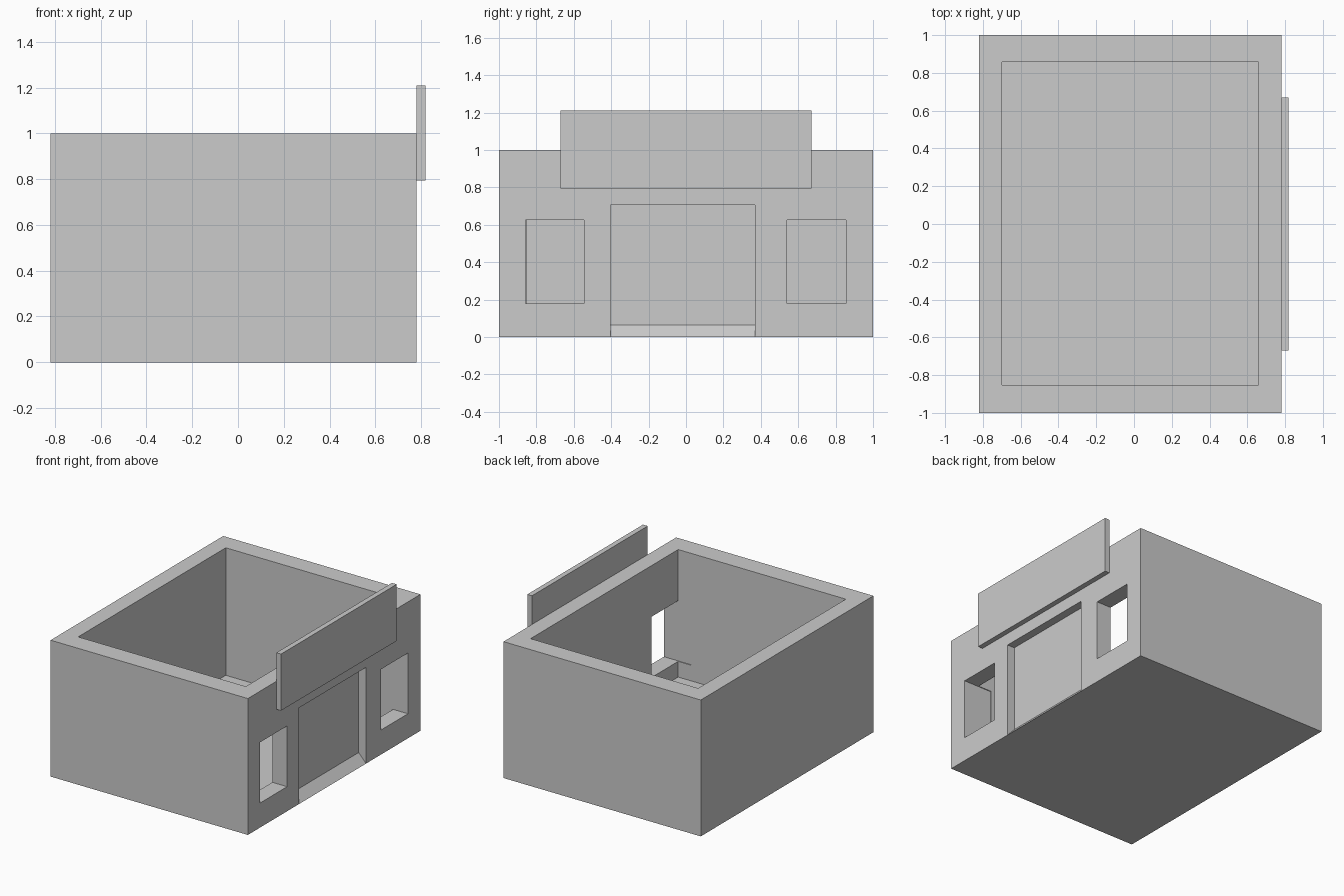
import bpy, bmesh

if "Cube" in bpy.data.objects:
    bpy.data.objects.remove(bpy.data.objects["Cube"])


def prism(name, profile, y0, y1):
    """Extrude an (x, z) profile from y0 to y1."""
    bm = bmesh.new()
    face = bm.faces.new([bm.verts.new((x, y0, z)) for x, z in profile])
    ext = bmesh.ops.extrude_face_region(bm, geom=[face])
    verts = [v for v in ext["geom"] if isinstance(v, bmesh.types.BMVert)]
    bmesh.ops.translate(bm, verts=verts, vec=(0, y1 - y0, 0))
    bmesh.ops.recalc_face_normals(bm, faces=bm.faces)
    mesh = bpy.data.meshes.new(name)
    bm.to_mesh(mesh)
    bm.free()
    obj = bpy.data.objects.new(name, mesh)
    bpy.context.collection.objects.link(obj)
    return obj


def box(name, x, y, z):
    return prism(name, [(x[0], z[0]), (x[1], z[0]), (x[1], z[1]), (x[0], z[1])], *y)


def cut(target, cutter):
    mod = target.modifiers.new("cut", "BOOLEAN")
    mod.operation = "DIFFERENCE"
    mod.solver = "EXACT"
    mod.object = cutter
    cutter.hide_render = True
    bpy.context.view_layer.objects.active = target
    bpy.ops.object.modifier_apply(modifier=mod.name)
    bpy.data.objects.remove(cutter)


# Open-topped building shell
walls = box("shop_walls", (-0.82, 0.78), (-1, 1), (0, 1))
cut(walls, box("room_cutter", (-0.70, 0.66), (-0.852, 0.858), (0.065, 1.2)))

# Window openings either side of the door
for y in ((-0.858, -0.545), (0.54, 0.855)):
    cut(walls, box("window_cutter", (0.55, 0.9), y, (0.18, 0.625)))

# Shallow door recess with a sloped sill
door = [(0.9, -0.13), (0.9, 0.705), (0.72, 0.705), (0.72, 0.065)]
cut(walls, prism("door_cutter", door, -0.405, 0.37))

# Plain sign board above the door
box("sign_board", (0.78, 0.818), (-0.67, 0.67), (0.795, 1.21))
